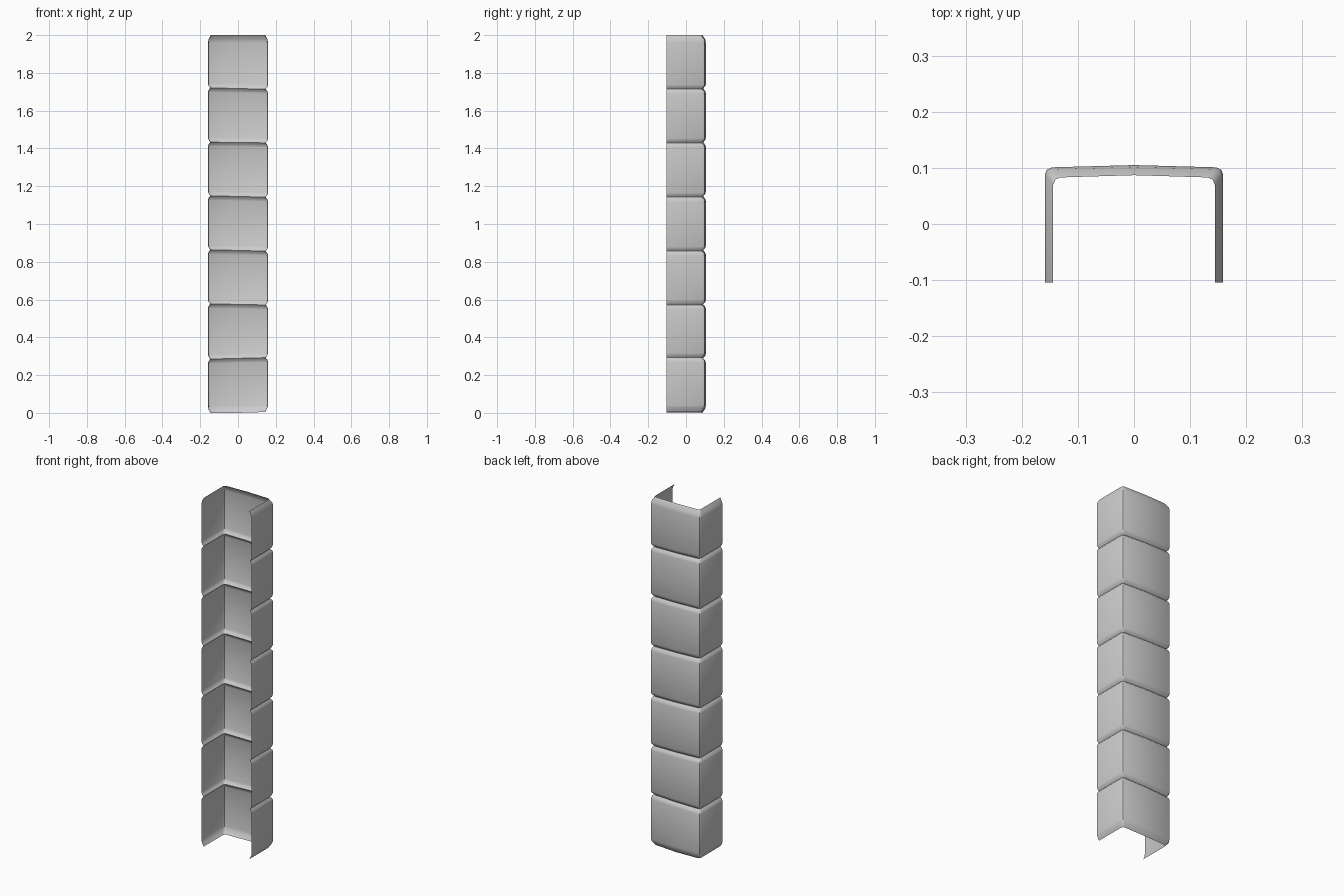
import bpy, bmesh, math

cube = bpy.data.objects.get("Cube")
if cube:
    bpy.data.objects.remove(cube, do_unlink=True)

stone = bpy.data.materials.new("light_grey_stone")
stone.use_nodes = True
colour = (0.6, 0.6, 0.6, 1)
stone.diffuse_color = colour
stone.node_tree.nodes["Principled BSDF"].inputs["Base Color"].default_value = colour

BLOCKS = 7
PITCH = 2 / BLOCKS
HALF_WIDTH, FRONT, BACK = 0.159, -0.104, 0.101


def channel(inset):
    """Open U section with chamfered back corners and a slightly bowed back."""
    w, b, c = HALF_WIDTH - inset, BACK - inset * 1.2, 0.013
    right = [(-w, FRONT), (-w, b - c), (-w + c * 0.3, b - c * 0.3), (-w + c, b)]
    left = [(-x, y) for x, y in reversed(right)]
    return right + [(0, b + 0.004)] + left


# Height, inset and sideways tilt of every ring: bevelled ends, grooves between blocks
rings = [(0.0, 0.015, 0.005), (0.022, 0.003, 0.005), (0.04, 0, 0)]
tilts = [0.004, -0.003, -0.004, -0.004, -0.002, -0.004]
for i, tilt in enumerate(tilts, 1):
    z = i * PITCH + 0.003
    rings += [(z - 0.024, 0, tilt), (z - 0.012, 0.003, tilt), (z, 0.012, tilt),
              (z + 0.012, 0.003, tilt), (z + 0.024, 0, tilt)]
rings += [(1.96, 0, 0), (1.978, 0.003, 0), (2.0, 0.015, 0)]

# Single-walled stacked column shell
bm = bmesh.new()
previous = None
for z, inset, tilt in rings:
    row = [bm.verts.new((x, y, min(2, max(0, z + tilt * x / HALF_WIDTH))))
           for x, y in channel(inset)]
    if previous:
        for k in range(len(row) - 1):
            bm.faces.new((previous[k], row[k], row[k + 1], previous[k + 1]))
    previous = row

mesh = bpy.data.meshes.new("stacked_block_column")
bm.to_mesh(mesh)
bm.free()
mesh.materials.append(stone)
column = bpy.data.objects.new("stacked_block_column", mesh)
bpy.context.collection.objects.link(column)

bpy.context.view_layer.objects.active = column
column.select_set(True)
bpy.ops.object.shade_smooth_by_angle(angle=math.radians(35))
